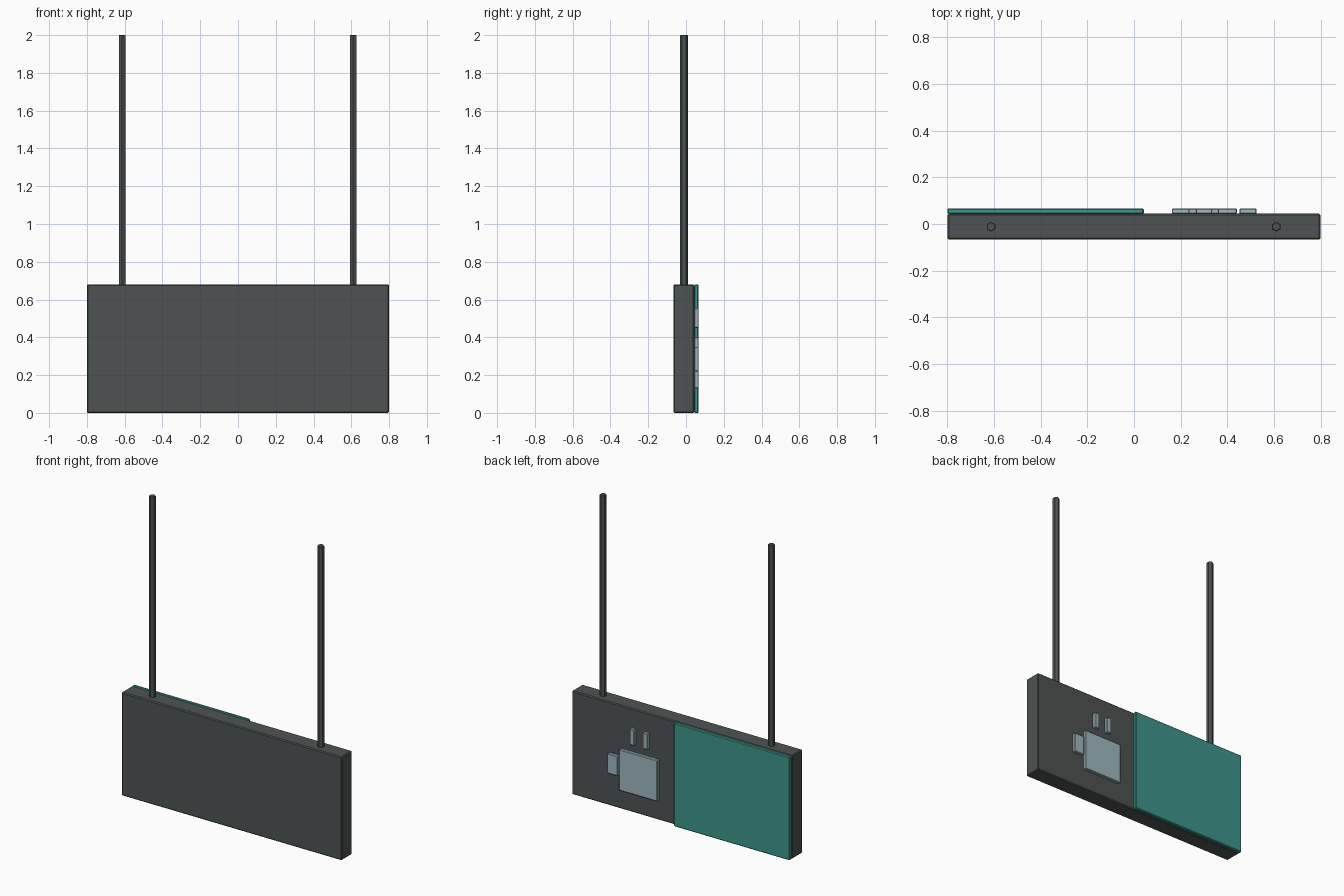
import bpy, math

if "Cube" in bpy.data.objects:
    bpy.data.objects.remove(bpy.data.objects["Cube"])


def material(name, rgb):
    m = bpy.data.materials.new(name)
    m.diffuse_color = (*rgb, 1)
    m.use_nodes = True
    m.node_tree.nodes["Principled BSDF"].inputs["Base Color"].default_value = m.diffuse_color
    return m


dark = material("dark_grey", (0.078, 0.086, 0.086))
teal = material("teal", (0.048, 0.300, 0.262))
pale = material("pale_blue_grey", (0.35, 0.485, 0.533))


def finish(ob, mat, bevel):
    ob.data.materials.append(mat)
    b = ob.modifiers.new("edge_bevel", 'BEVEL')
    b.width = bevel
    b.segments = 1
    b.limit_method = 'ANGLE'
    b.angle_limit = math.radians(70)


def box(name, x, y, z, mat, bevel):
    """Box from (min, max) ranges, with chamfered edges."""
    bpy.ops.mesh.primitive_cube_add(size=1, location=[(a + b) / 2 for a, b in (x, y, z)])
    ob = bpy.context.object
    ob.name = name
    ob.scale = [b - a for a, b in (x, y, z)]
    bpy.ops.object.transform_apply(location=False, rotation=False, scale=True)
    finish(ob, mat, bevel)


BACK = 0.044   # rear face of the sign body
FACE = 0.067   # outer face of the raised panels

# Hanging board
box("sign_body", (-0.8, 0.8), (-0.067, BACK), (0, 0.68), dark, 0.006)

# Raised panel on the rear
box("rear_panel", (-0.8, 0.042), (BACK - 0.001, FACE), (0, 0.68), teal, 0.005)

# Small raised rear plates
for name, x, z in (
    ("main_plate", (0.162, 0.441), (0.13, 0.40)),
    ("side_plate", (0.452, 0.526), (0.22, 0.35)),
    ("upper_bar_inner", (0.234, 0.27), (0.45, 0.555)),
    ("upper_bar_outer", (0.33, 0.364), (0.45, 0.555)),
):
    box(name, x, (BACK - 0.001, FACE), z, pale, 0.004)

# Hexagonal hanging rods
for side, x in (("left", -0.613), ("right", 0.61)):
    bpy.ops.mesh.primitive_cylinder_add(vertices=6, radius=0.021, depth=1.33,
                                        location=(x, -0.0115, 1.335))
    ob = bpy.context.object
    ob.name = side + "_hanging_rod"
    finish(ob, dark, 0.003)
